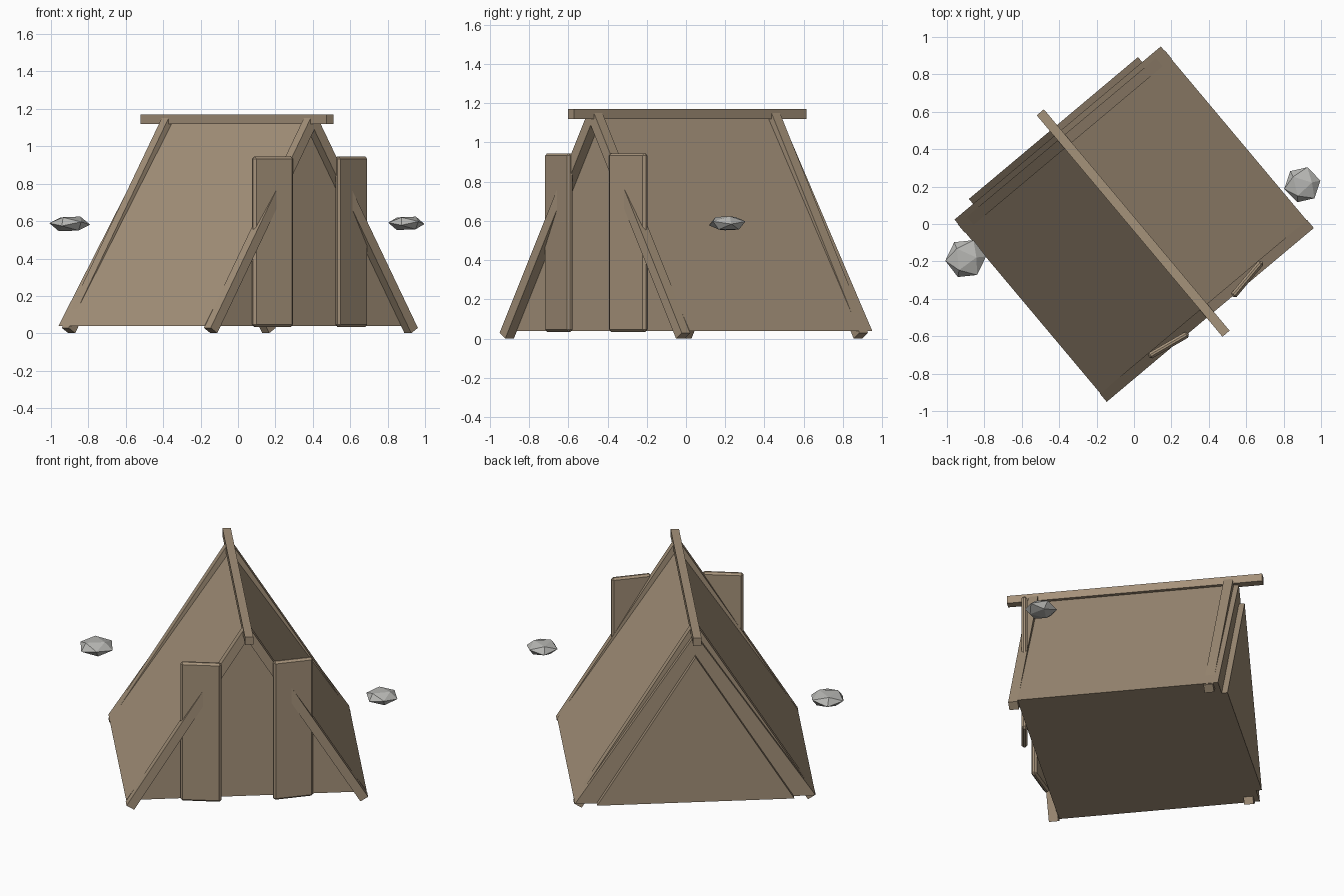
import bpy, bmesh, math
from mathutils import Matrix, Vector

if "Cube" in bpy.data.objects:
    bpy.data.objects.remove(bpy.data.objects["Cube"], do_unlink=True)

# The whole tent is turned on its spot; parts are built with the entrance at -y
TURN = Matrix.Rotation(math.radians(40), 4, 'Z')


def material(name, color):
    m = bpy.data.materials.new(name)
    m.use_nodes = True
    m.diffuse_color = color
    m.node_tree.nodes["Principled BSDF"].inputs["Base Color"].default_value = color
    return m


CANVAS = material("canvas brown", (0.376, 0.287, 0.195, 1))
STONE = material("stone grey", (0.47, 0.47, 0.45, 1))


def finish(name, bm, mat, matrix):
    bmesh.ops.recalc_face_normals(bm, faces=bm.faces)
    mesh = bpy.data.meshes.new(name)
    bm.to_mesh(mesh)
    bm.free()
    mesh.materials.append(mat)
    obj = bpy.data.objects.new(name, mesh)
    obj.matrix_world = matrix
    bpy.context.collection.objects.link(obj)
    return obj


def box(name, size, matrix, bevel=0):
    bm = bmesh.new()
    bmesh.ops.create_cube(bm, size=1, matrix=Matrix.Diagonal((*size, 1)))
    obj = finish(name, bm, CANVAS, TURN @ matrix)
    if bevel:
        mod = obj.modifiers.new("Bevel", 'BEVEL')
        mod.width = bevel
        mod.segments = 1
    return obj


def gable_prism(name, half_width, bottom, apex, y_front, y_back):
    bm = bmesh.new()
    outline = [(-half_width, bottom), (half_width, bottom), (0, apex)]
    face = bm.faces.new([bm.verts.new((x, y_front, z)) for x, z in outline])
    grown = bmesh.ops.extrude_face_region(bm, geom=[face])
    verts = [v for v in grown["geom"] if isinstance(v, bmesh.types.BMVert)]
    bmesh.ops.translate(bm, verts=verts, vec=(0, y_back - y_front, 0))
    return finish(name, bm, CANVAS, TURN)


# Canvas body and the raised panel on its back
gable_prism("tent_body", 0.72, 0.04, 1.125, -0.58, 0.635)
gable_prism("back_panel", 0.59, 0.04, 0.99, 0.63, 0.67)

# Ridge pole
box("ridge_pole", (0.05, 1.545, 0.05), Matrix.Translation((0, 0.007, 1.145)))

# Slanted poles and door flaps, mirrored left and right
for side, label in ((1, "left"), (-1, "right")):
    foot, top = Vector((side * 0.70, 0, 0.015)), Vector((0, 0, 1.14))
    lean = math.atan2(top.x - foot.x, top.z - foot.z)
    for y, end in ((-0.606, "front"), (0.576, "back")):
        place = (Matrix.Translation((foot + top) / 2 + Vector((0, y, 0)))
                 @ Matrix.Rotation(lean, 4, 'Y'))
        box(f"{end}_{label}_pole", (0.054, 0.057, (top - foot).length), place)
    swing = (Matrix.Translation((side * 0.275, -0.615, 0.49))
             @ Matrix.Rotation(math.radians(10 * side), 4, 'Z'))
    box(f"{label}_door_flap", (0.245, 0.035, 0.91), swing, bevel=0.012)

# Flattened floating stones
for name, spot, radius, spin in (("left_stone", (0.9, 0.21, 0.588), 0.1, 13),
                                 ("right_stone", (-0.9, -0.185, 0.585), 0.11, 6)):
    bm = bmesh.new()
    bmesh.ops.create_icosphere(bm, subdivisions=1, radius=radius)
    tip = math.atan((math.sqrt(5) - 1) / 2)
    bmesh.ops.rotate(bm, verts=bm.verts, matrix=Matrix.Rotation(tip, 3, 'Y'))
    bmesh.ops.scale(bm, verts=bm.verts, vec=(1, 1, 0.42))
    finish(name, bm, STONE,
           Matrix.Translation(spot) @ Matrix.Rotation(math.radians(spin), 4, 'Z'))
